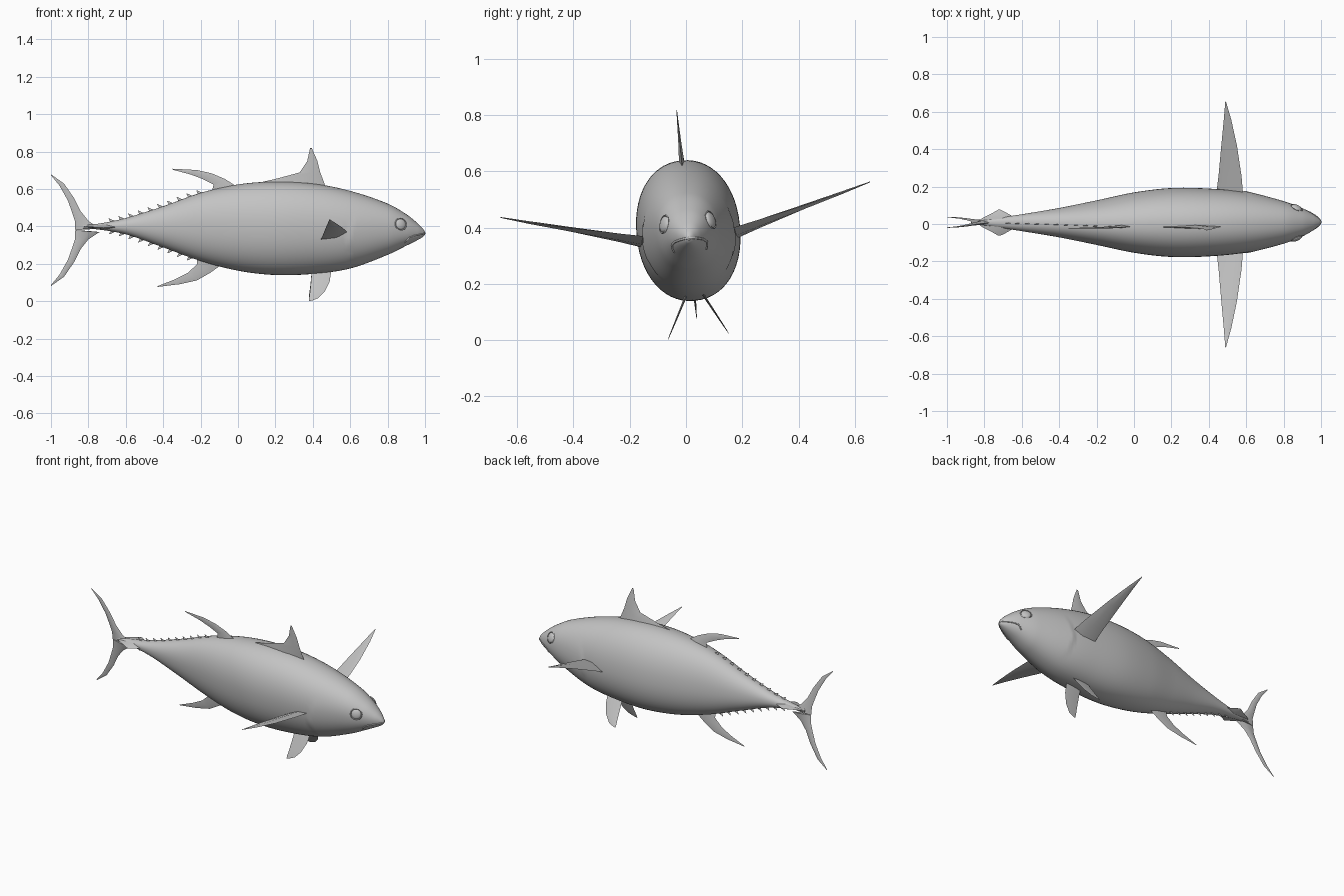
import bpy, bmesh, math
from mathutils import Matrix, Vector

cube = bpy.data.objects.get("Cube")
if cube:
    bpy.data.objects.remove(cube, do_unlink=True)

# Single matte grey
grey = bpy.data.materials.new("matte_grey")
grey.use_nodes = True
GREY = (0.55, 0.55, 0.55, 1)
grey.diffuse_color = GREY
grey.node_tree.nodes["Principled BSDF"].inputs["Base Color"].default_value = GREY

# The whole fish leans slightly about its long axis
MID = 0.39
LEAN = (Matrix.Translation((0, 0.008, MID)) @ Matrix.Rotation(math.radians(5.5), 4, 'X')
        @ Matrix.Translation((0, 0, -MID)))
meshes = []


def add_mesh(name, bm):
    bmesh.ops.recalc_face_normals(bm, faces=bm.faces)
    mesh = bpy.data.meshes.new(name)
    bm.to_mesh(mesh)
    bm.free()
    mesh.materials.append(grey)
    obj = bpy.data.objects.new(name, mesh)
    bpy.context.collection.objects.link(obj)
    obj.matrix_world = LEAN
    meshes.append(obj)
    return obj


def loft(name, rings):
    """Skin closed rings of points and cap both ends."""
    bm = bmesh.new()
    loops = [[bm.verts.new(p) for p in ring] for ring in rings]
    for a, b in zip(loops, loops[1:]):
        for i in range(len(a)):
            j = (i + 1) % len(a)
            bm.faces.new((a[i], a[j], b[j], b[i]))
    bm.faces.new(loops[0])
    bm.faces.new(loops[-1])
    return add_mesh(name, bm)


# Body stations: x, top, bottom, half width
STATIONS = [
    (-.83, .410, .388, .010), (-.75, .414, .384, .022), (-.6, .445, .358, .045),
    (-.4, .508, .288, .078), (-.2, .58, .215, .118), (0, .625, .163, .160),
    (.2, .64, .14, .183), (.4, .63, .146, .180), (.6, .59, .175, .160),
    (.8, .522, .248, .113), (.9, .465, .297, .075), (.96, .417, .327, .042),
    (.99, .386, .345, .018), (1, .370, .356, .006)]


def slope(i, k):
    a, b = STATIONS[max(i - 1, 0)], STATIONS[min(i + 1, len(STATIONS) - 1)]
    return (b[k] - a[k]) / (b[0] - a[0])


def section(x):
    """Smoothly interpolated top, bottom and half width."""
    i = 0
    while i < len(STATIONS) - 2 and x > STATIONS[i + 1][0]:
        i += 1
    a, b = STATIONS[i], STATIONS[i + 1]
    d = b[0] - a[0]
    t = (x - a[0]) / d
    return [a[k] * (1 + 2 * t) * (1 - t) ** 2 + b[k] * t * t * (3 - 2 * t)
            + d * (slope(i, k) * t * (1 - t) ** 2 + slope(i + 1, k) * t * t * (t - 1))
            for k in (1, 2, 3)]


ROUND = 2.15


def body_point(x, angle):
    top, bottom, width = section(x)
    c, s = math.cos(angle), math.sin(angle)
    y = width * math.copysign(abs(c) ** (2 / ROUND), c)
    z = (top + bottom) / 2 + (top - bottom) / 2 * math.copysign(abs(s) ** (2 / ROUND), s)
    # Gill cover: a small step along a curved rear edge
    behind = x - (.59 + 2 * (z - .34) ** 2)
    if behind > 0 and abs(z - .34) < .14:
        y *= 1 + .04 * math.exp(-behind / .08) * math.cos((z - .34) / .14 * math.pi / 2)
    return Vector((x, y, z))


def side_point(x, z, side=1):
    """Point on the flank at a given length and height."""
    top, bottom, width = section(x)
    h = min(abs(2 * z - top - bottom) / (top - bottom), 1)
    return Vector((x, side * width * (1 - h ** ROUND) ** (1 / ROUND), z))


# Body
RINGS, AROUND = 120, 56
x_values = [-.83 + 1.83 * math.sin(math.pi / 2 * i / RINGS) for i in range(RINGS + 1)]
loft("body", [[body_point(x, math.tau * j / AROUND) for j in range(AROUND)] for x in x_values])


def fin(name, sections, thick, place, normal):
    """Lens-shaped fin from root to tip; each section is lead u, v and trail u, v."""
    rings = []
    for i, (lu, lv, tu, tv) in enumerate(sections):
        lead, trail = place(lu, lv), place(tu, tv)
        bulge = Vector(normal) * (thick / 2 * (1 - .9 * i / (len(sections) - 1)))
        mid = lead.lerp(trail, .4)
        rings.append([lead, mid + bulge, trail, mid - bulge])
    return loft(name, rings)


def upright(x, z):
    return Vector((x, 0, z))


SIDEWAYS, UP = (0, 1, 0), (0, 0, 1)

# Fins along the middle line
fin("first_dorsal_fin", [(.47, .61, 0, .61), (.455, .65, .2, .655), (.44, .69, .33, .69),
                         (.425, .75, .37, .75), (.395, .82, .385, .82)], .022, upright, SIDEWAYS)
fin("second_dorsal_fin", [(0, .61, -.14, .59), (-.07, .655, -.13, .625), (-.14, .685, -.19, .655),
                          (-.22, .703, -.25, .678), (-.35, .71, -.35, .705)], .016, upright, SIDEWAYS)
fin("anal_fin", [(-.08, .2, -.22, .23), (-.15, .15, -.22, .195), (-.22, .11, -.27, .15),
                 (-.31, .09, -.34, .115), (-.43, .075, -.43, .079)], .012, upright, SIDEWAYS)

# Crescent tail, mirrored up and down
TAIL = [(-.74, .39, -.87, .38), (-.80, .43, -.872, .43), (-.84, .48, -.885, .47),
        (-.875, .55, -.91, .54), (-.93, .63, -.955, .62), (-1, .68, -1, .675)]
fin("upper_tail_lobe", TAIL, .024, upright, SIDEWAYS)
fin("lower_tail_lobe", TAIL, .024, lambda x, z: upright(x, .76 - z), SIDEWAYS)

# Finlets along the back and belly of the tail stem
for edge, name, sign, start, count in ((0, "upper", 1, -.2, 10), (1, "lower", -1, -.25, 9)):
    for i in range(count):
        x = start - i * .052
        z = section(x)[edge]
        fin(f"{name}_finlet_{i + 1}", [(x + .03, z - sign * .008, x - .012, z - sign * .012),
                                       (x - .02, z + sign * .014, x - .024, z + sign * .014)],
            .008, upright, SIDEWAYS)

# Paired parts
for side, label in ((1, "left"), (-1, "right")):
    def pectoral(x, y):
        t = (y - .16) / .5
        return Vector((x, side * y, .36 + .14 * t + (x - .5) * .3 * (1 - t)))

    def pelvic(x, z):
        return Vector((x, side * (.035 + (.15 - z) * .53), z))

    def keel(x, y):
        return Vector((x, side * y, .4))

    fin(label + "_pectoral_fin", [(.585, .13, .44, .15), (.575, .25, .452, .25),
                                  (.55, .42, .467, .42), (.52, .56, .48, .56),
                                  (.492, .66, .488, .66)], .03, pectoral, UP)
    fin(label + "_pelvic_fin", [(.5, .17, .395, .17), (.49, .11, .39, .11), (.465, .06, .385, .06),
                                (.43, .025, .38, .025), (.395, .012, .38, .01)],
        .01, pelvic, SIDEWAYS)
    fin(label + "_tail_keel", [(-.6, 0, -.84, 0), (-.65, .035, -.81, .025),
                               (-.69, .058, -.76, .05), (-.715, .07, -.725, .07)], .034, keel, UP)

    # Eye: a low dome with a thin rim, facing out of the head
    spot = side_point(.87, .42, side)
    along = side_point(.88, .42, side) - side_point(.86, .42, side)
    upward = side_point(.87, .43, side) - side_point(.87, .41, side)
    facing = along.cross(upward) * -side
    frame = Matrix.Translation(spot) @ facing.to_track_quat('Z', 'Y').to_matrix().to_4x4()
    bm = bmesh.new()
    bmesh.ops.create_uvsphere(bm, u_segments=28, v_segments=14, radius=.029,
                              matrix=frame @ Matrix.Diagonal((1, 1, .4, 1)))
    add_mesh(label + "_eye", bm)
    rim = []
    for i in range(29):
        a = math.tau * i / 28
        rim.append([frame @ Vector(((.032 + .003 * u) * math.cos(a),
                                    (.032 + .003 * u) * math.sin(a), .003 * v))
                    for u, v in ((1, 0), (0, 1), (-1, 0), (0, -1))])
    loft(label + "_eye_rim", rim)

# Mouth: a narrow lip around the snout, drooping at the corners
half = [(.892, .318), (.902, .332), (.915, .345), (.94, .354), (.97, .359), (.992, .362)]
path = [side_point(x, z) for x, z in half] + [Vector((1, 0, .363))]
path += [side_point(x, z, -1) for x, z in reversed(half)]
curve = bpy.data.curves.new("mouth", 'CURVE')
curve.dimensions = '3D'
curve.bevel_depth = .004
curve.bevel_resolution = 2
curve.use_fill_caps = True
spline = curve.splines.new('POLY')
spline.points.add(len(path) - 1)
for point, p in zip(spline.points, path):
    point.co = (*p, 1)
curve.materials.append(grey)
mouth = bpy.data.objects.new("mouth", curve)
bpy.context.collection.objects.link(mouth)
mouth.matrix_world = LEAN

# Smooth shading with crisp fin edges
bpy.ops.object.select_all(action='DESELECT')
for obj in meshes:
    obj.select_set(True)
bpy.context.view_layer.objects.active = meshes[0]
bpy.ops.object.shade_smooth_by_angle(angle=math.radians(40))
